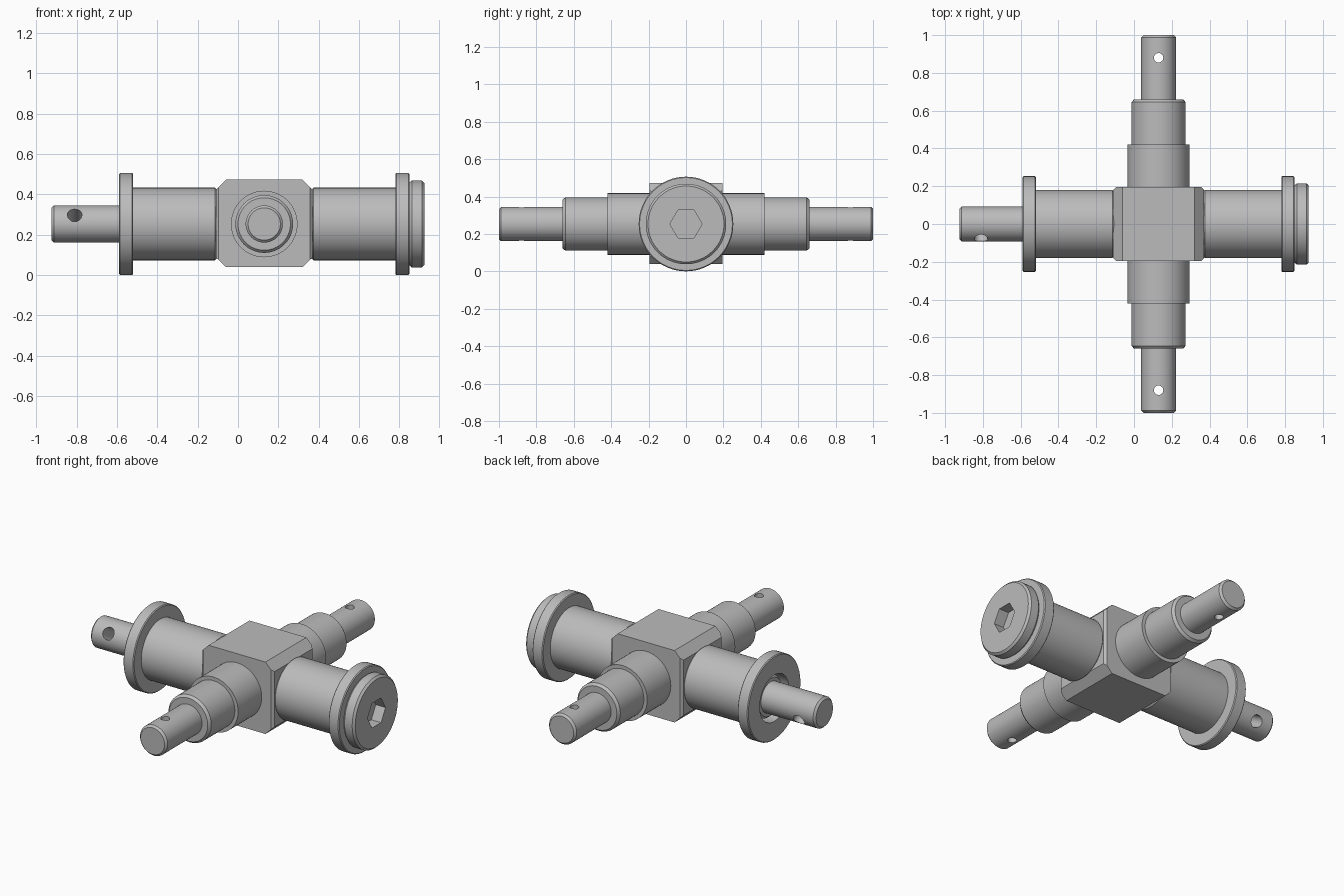
import bpy, bmesh, math
from mathutils import Matrix, Vector

if "Cube" in bpy.data.objects:
    bpy.data.objects.remove(bpy.data.objects["Cube"])

CX, CZ = 0.13, 0.253      # where the two axes cross

steel = bpy.data.materials.new("steel grey")
steel.use_nodes = True
steel.diffuse_color = (0.5, 0.5, 0.5, 1)
steel.node_tree.nodes["Principled BSDF"].inputs["Base Color"].default_value = (0.5, 0.5, 0.5, 1)


def finish(bm, name):
    bmesh.ops.recalc_face_normals(bm, faces=bm.faces)
    mesh = bpy.data.meshes.new(name)
    bm.to_mesh(mesh)
    bm.free()
    mesh.materials.append(steel)
    ob = bpy.data.objects.new(name, mesh)
    bpy.context.collection.objects.link(ob)
    return ob


def lathe(name, profile, origin, axis, sides=64, tube=False):
    """Turn (position, radius) pairs around an axis; a tube closes on itself."""
    bm = bmesh.new()
    rings = []
    for pos, r in profile:
        rings.append([bm.verts.new((r * math.sin(2 * math.pi * i / sides),
                                    r * math.cos(2 * math.pi * i / sides), pos))
                      for i in range(sides)])
    pairs = list(zip(rings, rings[1:]))
    if tube:
        pairs.append((rings[-1], rings[0]))
    else:
        bm.faces.new(rings[0])
        bm.faces.new(rings[-1])
    for a, b in pairs:
        for i in range(sides):
            j = (i + 1) % sides
            bm.faces.new((a[i], a[j], b[j], b[i]))
    if axis == "x":
        turn = Matrix.Rotation(math.pi / 2, 4, "Y")
    else:
        turn = Vector((0, 0, 1)).rotation_difference(Vector(axis)).to_matrix().to_4x4()
    bm.transform(Matrix.Translation(origin) @ turn)
    return finish(bm, name)


def cut(ob, cutter):
    cutter.hide_render = True
    mod = ob.modifiers.new("cut", "BOOLEAN")
    mod.operation = "DIFFERENCE"
    mod.solver = "EXACT"
    mod.object = cutter
    bpy.context.view_layer.objects.active = ob
    bpy.ops.object.modifier_apply(modifier=mod.name)
    bpy.data.objects.remove(cutter)


def smooth(ob):
    bpy.ops.object.select_all(action="DESELECT")
    ob.select_set(True)
    bpy.context.view_layer.objects.active = ob
    bpy.ops.object.shade_smooth_by_angle(angle=math.radians(25))


# Centre block with wide chamfers along y and narrow ones on the upright edges
bm = bmesh.new()
bmesh.ops.create_cube(bm, size=1, matrix=Matrix.Translation((CX, 0, CZ + 0.003))
                      @ Matrix.Diagonal((0.48, 0.39, 0.434, 1)))
for direction, width in (((0, 1, 0), 0.05), ((0, 0, 1), 0.014)):
    edges = [e for e in bm.edges
             if abs((e.verts[1].co - e.verts[0].co).normalized().dot(Vector(direction))) > 0.99
             and abs(abs(e.verts[0].co.x - CX) - 0.24) < 0.001]
    bmesh.ops.bevel(bm, geom=edges, offset=width, segments=1, affect="EDGES")
finish(bm, "centre_block")

# Stepped trunnions with a cross hole in each tip
for side, label in ((-1, "front"), (1, "back")):
    steps = [(0.15, 0.165), (0.42, 0.165), (0.42, 0.143), (0.645, 0.143), (0.66, 0.13),
             (0.66, 0.092), (0.988, 0.092), (1.0, 0.08)]
    arm = lathe(label + "_trunnion", [(side * p, r) for p, r in steps], (CX, 0, CZ), (0, 1, 0))
    cut(arm, lathe("hole_cutter", [(-0.2, 0.025), (0.2, 0.025)],
                   (CX, side * 0.88, CZ), (0, 0, 1), 32))
    smooth(arm)

# Flanged bushings either side of the block
for side, label in ((-1, "right"), (1, "left")):
    section = [(0.235, 0.14), (0.235, 0.172), (0.245, 0.18), (0.65, 0.18), (0.65, 0.248),
               (0.655, 0.253), (0.715, 0.253), (0.72, 0.248), (0.72, 0.14)]
    smooth(lathe(label + "_bushing", [(side * p, r) for p, r in section],
                 (CX, 0, CZ), "x", tube=True))

# Through pin: thin tip, thick shank and a head with a hexagonal socket
pin = lathe("through_pin",
            [(-0.925, 0.08), (-0.913, 0.092), (-0.565, 0.092), (-0.565, 0.112),
             (-0.55, 0.125), (0.85, 0.125), (0.85, 0.205), (0.862, 0.215),
             (0.913, 0.215), (0.925, 0.203)], (0, 0, CZ), "x")
cut(pin, lathe("socket_cutter", [(0.86, 0.086), (1.0, 0.086)], (0, 0, CZ), "x", 6))
tilt = math.radians(30)
cut(pin, lathe("hole_cutter", [(-0.2, 0.036), (0.2, 0.036)], (-0.81, 0, CZ),
               (0, -math.cos(tilt), math.sin(tilt)), 32))
smooth(pin)
